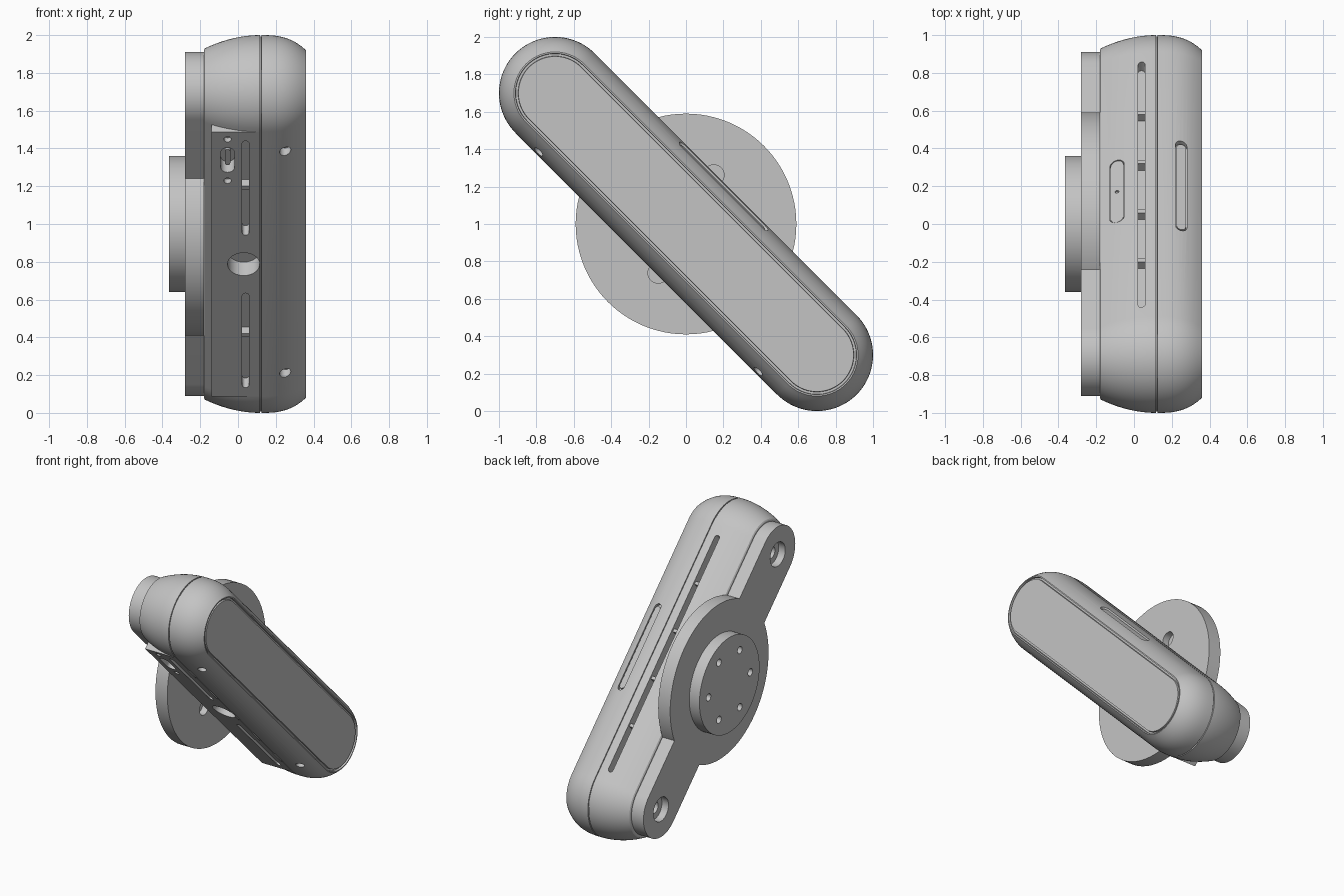
import bpy, bmesh, math
from math import sin, cos, pi

cube = bpy.data.objects.get("Cube")
if cube:
    bpy.data.objects.remove(cube, do_unlink=True)

grey = bpy.data.materials.new("light_grey")
grey.use_nodes = True
colour = (0.55, 0.55, 0.55, 1)
grey.diffuse_color = colour
grey.node_tree.nodes["Principled BSDF"].inputs["Base Color"].default_value = colour


def loft(name, rings, half=0.0, centre=(0, 0), axis="x", slope=0.0, n=32):
    """Skin capsule rings (position, radius) along the x or v axis of the tilted body.
    Local frame: x across, u along the capsule, v across its width."""
    bm = bmesh.new()
    loops = []
    for pos, r in rings:
        pts = []
        for side in (1, -1):
            for i in range(n + 1):
                if half == 0 and i == n:
                    continue
                a = -pi / 2 + pi * i / n
                pts.append((side * (half + r * cos(a)), side * r * sin(a)))
        if axis == "x":
            loops.append([bm.verts.new((pos, centre[0] + p, centre[1] + q)) for p, q in pts])
        else:
            loops.append([bm.verts.new((centre[0] + q, centre[1] + p, pos + slope * q)) for p, q in pts])
    for a, b in zip(loops, loops[1:]):
        for i in range(len(a)):
            j = (i + 1) % len(a)
            bm.faces.new((a[i], a[j], b[j], b[i]))
    bm.faces.new(loops[0])
    bm.faces.new(loops[-1])
    return finish(name, bm)


def box(name, lo, hi):
    bm = bmesh.new()
    bmesh.ops.create_cube(bm, size=1)
    for v in bm.verts:
        v.co = [l + (c + 0.5) * (h - l) for c, l, h in zip(v.co, lo, hi)]
    return finish(name, bm)


def finish(name, bm):
    bmesh.ops.recalc_face_normals(bm, faces=bm.faces)
    me = bpy.data.meshes.new(name)
    bm.to_mesh(me)
    bm.free()
    me.materials.append(grey)
    ob = bpy.data.objects.new(name, me)
    bpy.context.collection.objects.link(ob)
    ob.location.z = 1
    ob.rotation_euler.x = -pi / 4
    return ob


def combine(ob, others, operation="DIFFERENCE"):
    """Boolean each helper into ob, bake the result and drop the helpers."""
    for other in others:
        other.hide_render = True
        mod = ob.modifiers.new(other.name, "BOOLEAN")
        mod.object, mod.operation, mod.solver = other, operation, "EXACT"
    bpy.context.view_layer.update()
    deps = bpy.context.evaluated_depsgraph_get()
    baked = bpy.data.meshes.new_from_object(ob.evaluated_get(deps))
    ob.modifiers.clear()
    ob.data = baked
    for other in others:
        bpy.data.objects.remove(other, do_unlink=True)


# Body: bulging capsule with a seam, and a groove around the side panel
END = 0.99
SEAM = 0.12
profile = [(-0.18, 0.222)]
profile += [(SEAM - 0.295 * t, 0.3 - 0.07 * t ** 2) for t in [1 - i / 12 for i in range(12)]]
profile += [(0.116, 0.3), (0.117, 0.292), (0.123, 0.292), (0.124, 0.3)]
profile += [(SEAM + 0.24 * t, 0.3 - 0.08 * t ** 2.8) for t in [i / 12 for i in range(1, 13)]]
profile += [(0.36, 0.212), (0.345, 0.21), (0.345, 0.198), (0.358, 0.196)]
body = loft("body", profile, END, n=40)

# Flat port face along the lower front
combine(body, [box("port_face", (-0.14, -END, -0.301), (0.112, END, -0.1))], "UNION")

# Cuts in the body
cuts = [
    loft("vent_back", [(0.23, 0.018), (0.4, 0.018)], 0.9, (0.04, 0), "v", n=8),
    loft("button_recess", [(0.26, 0.03), (0.4, 0.03)], 0.305, (0.25, 0), "v", -0.22, n=10),
    loft("cover_recess", [(0.245, 0.038), (0.33, 0.038)], 0.195, (-0.09, -0.02), "v", 0.33, n=10),
    loft("socket_hole", [(-0.4, 0.085), (-0.2, 0.085)], 0, (0.03, 0), "v"),
    loft("port_hole", [(-0.4, 0.037), (-0.22, 0.037)], 0.055, (-0.055, -0.78), "v", n=10),
]
for s in (-1, 1):
    cuts += [
        loft("vent_front", [(-0.4, 0.018), (-0.23, 0.018)], 0.335, (0.04, s * 0.57), "v", n=8),
        loft("screw_hole", [(-0.4, 0.03), (-0.23, 0.03)], 0, (0.25, s * 0.83), "v", n=10),
        loft("port_screw", [(-0.4, 0.02), (-0.27, 0.02)], 0, (-0.055, -0.78 + s * 0.155), "v", n=8),
    ]
combine(body, cuts)

# Small inserts: button, cover, port tongue and vent ribs
button = loft("button", [(0.25, 0.024), (0.277, 0.024)], 0.295, (0.25, 0), "v", -0.22, n=10)
cover = loft("cover", [(0.24, 0.034), (0.262, 0.034)], 0.195, (-0.09, -0.02), "v", 0.33, n=10)
combine(cover, [loft("cover_dot", [(0.25, 0.01), (0.3, 0.01)], 0, (-0.09, -0.02), "v", n=8)])
tongue = loft("port_tongue", [(-0.28, 0.014), (-0.2, 0.014)], 0.045, (-0.055, -0.78), "v", n=8)
ribs = []
for u in (-0.552, -0.184, 0.184, 0.552):
    ribs.append(box("back_vent_rib", (0.02, u - 0.012, 0.22), (0.06, u + 0.012, 0.28)))
for u in (-0.552, 0.552):
    ribs.append(box("front_vent_rib", (0.02, u - 0.012, -0.28), (0.06, u + 0.012, -0.22)))

# Mount: long bracket joined to a round plate, with a raised hub
mount = loft("mount_bracket", [(-0.28, 0.21), (-0.175, 0.21)], END, n=32)
plate = loft("mount_plate", [(-0.28, 0.59), (-0.18, 0.59)], n=48)
hub = loft("mount_hub", [(-0.365, 0.36), (-0.25, 0.36)], n=48)
combine(mount, [plate, hub], "UNION")
holes = []
for s in (-1, 1):
    holes += [
        loft("counterbore", [(-0.3, 0.09), (-0.225, 0.09)], 0, (s * END, 0)),
        loft("bolt_hole", [(-0.3, 0.045), (-0.19, 0.045)], 0, (s * END, 0), n=16),
        loft("plate_hole", [(-0.23, 0.055), (-0.1, 0.055)], 0, (-s * 0.08, s * 0.29), n=16),
    ]
for k in range(6):
    a = pi / 4 + k * pi / 3
    holes.append(loft("hub_hole", [(-0.4, 0.027), (-0.31, 0.027)], 0, (0.25 * cos(a), 0.25 * sin(a)), n=10))
combine(mount, holes)
mount.name = "mount"

# Smooth the curved walls and keep crisp edges
bpy.ops.object.select_all(action="DESELECT")
for ob in [body, button, cover, tongue, mount] + ribs:
    ob.select_set(True)
bpy.context.view_layer.objects.active = body
bpy.ops.object.shade_smooth_by_angle(angle=math.radians(30))
